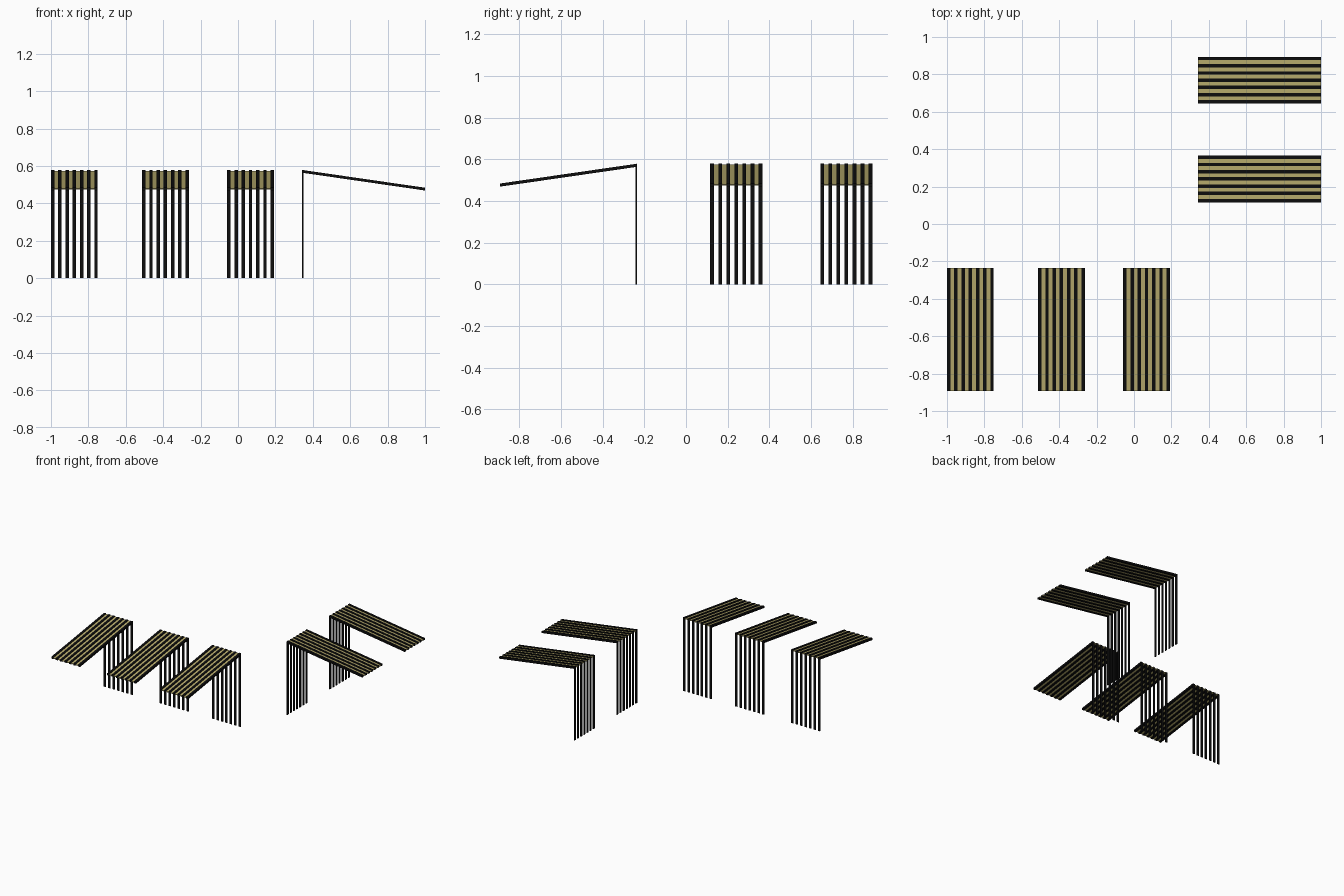
import bpy, bmesh, math
from mathutils import Matrix

if "Cube" in bpy.data.objects:
    bpy.data.objects.remove(bpy.data.objects["Cube"])


def material(name, color):
    m = bpy.data.materials.new(name)
    m.diffuse_color = color
    m.use_nodes = True
    m.node_tree.nodes["Principled BSDF"].inputs["Base Color"].default_value = m.diffuse_color
    return m


BLACK = material("black_metal", (0.004, 0.004, 0.004, 1))
TAN = material("tan_panel", (0.5, 0.43, 0.16, 1))

WIDTH, RIBS, RIB_W = 0.25, 7, 0.018
REACH, HIGH, LOW = 0.657, 0.571, 0.476   # roof run and centre-line heights
STEP = (WIDTH - RIB_W) / (RIBS - 1)


def slab(t):
    """Sloping roof profile (outward, up) of thickness t."""
    return [(0, HIGH - t / 2), (REACH, LOW - t / 2),
            (REACH, LOW + t / 2), (0, HIGH + t / 2)]


def extrude_profiles(name, profile, centres, width, mat, placement):
    """Prisms of one side profile, repeated across the shelter; -y is outward."""
    bm = bmesh.new()
    for c in centres:
        f = bm.faces.new([bm.verts.new((c - width / 2, -v, z)) for v, z in profile])
        r = bmesh.ops.extrude_face_region(bm, geom=[f])
        vs = [e for e in r["geom"] if isinstance(e, bmesh.types.BMVert)]
        bmesh.ops.translate(bm, verts=vs, vec=(width, 0, 0))
    bmesh.ops.recalc_face_normals(bm, faces=bm.faces)
    me = bpy.data.meshes.new(name)
    bm.to_mesh(me)
    bm.free()
    me.materials.append(mat)
    ob = bpy.data.objects.new(name, me)
    ob.matrix_world = placement
    bpy.context.collection.objects.link(ob)


def shelter(tag, x, y, angle):
    place = Matrix.Translation((x, y, 0)) @ Matrix.Rotation(angle, 4, 'Z')
    ribs = [(i - (RIBS - 1) / 2) * STEP for i in range(RIBS)]
    # flat upright posts
    post = [(0, 0), (0.006, 0), (0.006, HIGH), (0, HIGH)]
    extrude_profiles(f"posts_{tag}", post, ribs, RIB_W, BLACK, place)
    # sloping rafters
    extrude_profiles(f"rafters_{tag}", slab(0.015), ribs, RIB_W, BLACK, place)
    # thin panels filling the bays between rafters
    bays = [c + STEP / 2 for c in ribs[:-1]]
    extrude_profiles(f"roof_panels_{tag}", slab(0.006), bays, STEP - RIB_W, TAN, place)


# three shelters facing the front
for i, x in enumerate((-0.875, -0.388, 0.067)):
    shelter(f"front_{i + 1}", x, -0.236, 0)
# two shelters facing the right
for i, y in enumerate((0.241, 0.769)):
    shelter(f"right_{i + 1}", 0.343, y, math.pi / 2)
